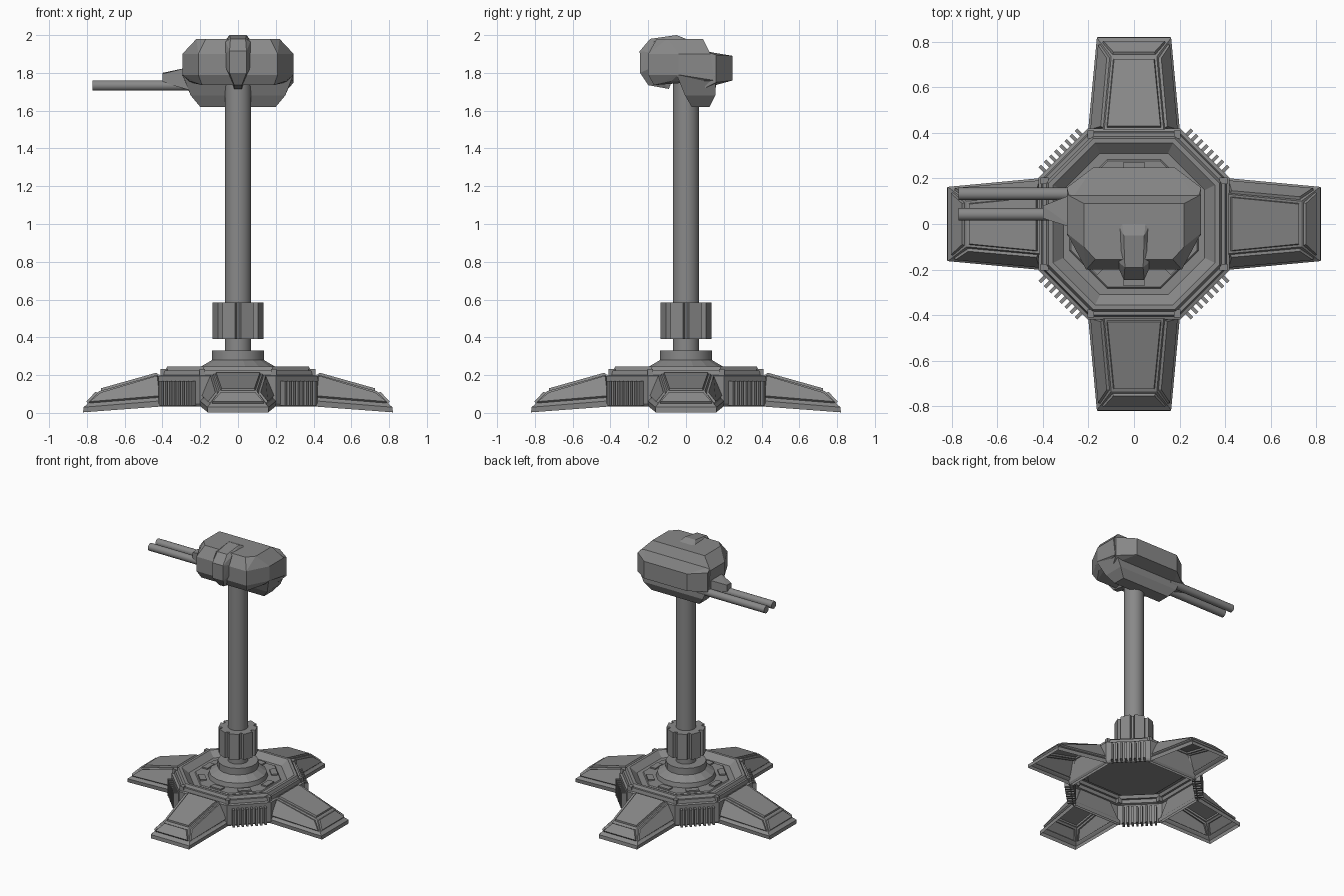
import bpy, bmesh
from math import radians, pi, cos, sin
from mathutils import Matrix, Vector

if "Cube" in bpy.data.objects:
    bpy.data.objects.remove(bpy.data.objects["Cube"])

grey = bpy.data.materials.new("gunmetal grey")
grey.use_nodes = True
colour = (0.25, 0.25, 0.25, 1)
grey.diffuse_color = colour
grey.node_tree.nodes["Principled BSDF"].inputs["Base Color"].default_value = colour


def finish(name, bm):
    mesh = bpy.data.meshes.new(name)
    bm.to_mesh(mesh)
    bm.free()
    mesh.materials.append(grey)
    obj = bpy.data.objects.new(name, mesh)
    bpy.context.collection.objects.link(obj)
    return obj


def loft(bm, rings, cap_end=True, cap_start=False):
    """Skin a list of closed rings, each a list of points."""
    rows = [[bm.verts.new(p) for p in ring] for ring in rings]
    n = len(rows[0])
    for low, high in zip(rows, rows[1:]):
        for i in range(n):
            j = (i + 1) % n
            bm.faces.new((low[i], low[j], high[j], high[i]))
    if cap_end:
        bm.faces.new(rows[-1])
    if cap_start:
        bm.faces.new(rows[0][::-1])


def turned(name, profile, sides):
    bm = bmesh.new()
    angles = [2 * pi * (i + 0.5) / sides for i in range(sides)]
    loft(bm, [[(r * cos(a), r * sin(a), z) for a in angles] for r, z in profile],
         cap_start=True)
    obj = finish(name, bm)
    if sides > 12:
        for poly in obj.data.polygons:
            poly.use_smooth = abs(poly.normal.z) < 0.3
    return obj


def hull(name, points, mirror=False):
    bm = bmesh.new()
    if mirror:
        points = points + [(-x, y, z) for x, y, z in points]
    for p in points:
        bm.verts.new(p)
    out = bmesh.ops.convex_hull(bm, input=bm.verts)
    bmesh.ops.delete(bm, geom=list({v for v in out["geom_interior"]
                     if isinstance(v, bmesh.types.BMVert)}), context="VERTS")
    bmesh.ops.dissolve_limit(bm, angle_limit=radians(2), verts=bm.verts, edges=bm.edges)
    return finish(name, bm)


def ring_of_blocks(name, size, centres, angles):
    bm = bmesh.new()
    for a in angles:
        for c in centres:
            m = Matrix.Rotation(a, 4, "Z") @ Matrix.Translation(c) @ Matrix.Diagonal((*size, 1))
            bmesh.ops.create_cube(bm, size=1, matrix=m)
    return finish(name, bm)


# Octagonal hub: an open shell with a raised rim and sunken deck
def octagon(a, z):
    b = a * 0.48
    return [(a, -b, z), (a, b, z), (b, a, z), (-b, a, z),
            (-a, b, z), (-a, -b, z), (-b, -a, z), (b, -a, z)]


bm = bmesh.new()
loft(bm, [octagon(a, z) for a, z in
          [(0.41, 0.035), (0.42, 0.05), (0.42, 0.195), (0.405, 0.2), (0.4, 0.225),
           (0.385, 0.225), (0.375, 0.245), (0.355, 0.245), (0.31, 0.205)]])
finish("hub_shell", bm)

diagonals = [radians(45 + 90 * i) for i in range(4)]
quarters = [radians(90 * i) for i in range(4)]
eighths = [radians(45 * i) for i in range(8)]
ring_of_blocks("vent_fins", (0.06, 0.015, 0.13),
               [(0.442, -0.112 + 0.032 * i, 0.105) for i in range(8)], diagonals)
ring_of_blocks("hub_corner_caps", (0.035, 0.03, 0.04),
               [(0.392, s * 0.19, 0.212) for s in (-1, 1)], quarters)
ring_of_blocks("deck_blocks", (0.045, 0.09, 0.02), [(0.25, 0, 0.212)], eighths)

# Centre mound, collar, mast and ribbed sleeve
turned("deck_ring", [(0.31, 0.2), (0.3, 0.212), (0.29, 0.212)], 8)
turned("centre_mound", [(0.21, 0.2), (0.2, 0.245), (0.14, 0.28)], 16)
turned("mast_collar", [(0.14, 0.275), (0.14, 0.33)], 16)
turned("mast", [(0.07, 0.3), (0.07, 1.78)], 24)
turned("sleeve_core", [(0.112, 0.39), (0.112, 0.585)], 16)
ring_of_blocks("sleeve_ribs", (0.04, 0.072, 0.195), [(0.11, 0, 0.4875)],
               [a + radians(22.5) for a in eighths])


# Four hollow feet, with a lipped skirt and raised armour panels
def foot_ring(x0, w0, z0, x1, w1, z1):
    return [(x0, -w0, z0), (x1, -w1, z1), (x1, w1, z1), (x0, w0, z0)]


for side, angle in zip(("left", "back", "right", "front"), quarters):
    bm = bmesh.new()
    loft(bm, [foot_ring(0.39, 0.2, 0.035, 0.82, 0.16, 0.003),
              foot_ring(0.393, 0.203, 0.065, 0.818, 0.163, 0.03),
              foot_ring(0.4, 0.19, 0.075, 0.8, 0.15, 0.045),
              foot_ring(0.415, 0.13, 0.205, 0.735, 0.1, 0.115)])
    bm.normal_update()
    panels = [f for f in bm.faces if f.calc_area() > 0.015 and f.normal.x > -0.5]
    bmesh.ops.inset_individual(bm, faces=panels, thickness=0.014, depth=0)
    bmesh.ops.inset_individual(bm, faces=panels, thickness=0.005, depth=0.012)
    bmesh.ops.rotate(bm, verts=bm.verts, matrix=Matrix.Rotation(angle, 3, "Z"))
    finish(side + "_foot", bm)

# Faceted turret head
hull("head_body", [
    (0.17, -0.155, 1.98), (0.22, -0.1, 1.98), (0.22, 0.09, 1.98),
    (0.21, -0.2, 1.9), (0.295, -0.04, 1.9), (0.295, 0.13, 1.9),
    (0.21, -0.2, 1.79), (0.295, -0.04, 1.79), (0.295, 0.15, 1.76),
    (0.19, -0.17, 1.735), (0.25, -0.08, 1.755)], mirror=True)
hull("head_back", [
    (0.28, 0.1, 1.915), (0.295, 0.16, 1.895), (0.18, 0.247, 1.89),
    (0.295, 0.16, 1.75), (0.18, 0.247, 1.76), (0.27, 0.1, 1.72)], mirror=True)
hull("head_underside", [
    (0.293, -0.05, 1.79), (0.293, 0.155, 1.78), (0.25, -0.005, 1.68),
    (0.25, 0.155, 1.68), (0.2, 0.03, 1.62), (0.2, 0.125, 1.62)], mirror=True)
hull("head_crest", [
    (0.05, 0, 1.98), (0.045, -0.05, 2.0), (0.04, -0.19, 1.98), (0.045, -0.245, 1.915),
    (0.045, -0.243, 1.8), (0.02, -0.2, 1.735), (0.02, -0.09, 1.715),
    (0.065, -0.01, 1.975), (0.065, -0.17, 1.965), (0.065, -0.2, 1.91),
    (0.062, -0.2, 1.82)], mirror=True)

# Twin guns on the right side, with a tapered mount
hull("gun_mount", [
    (-0.4, 0.025, 1.75), (-0.4, 0.025, 1.795), (-0.4, 0.08, 1.75), (-0.4, 0.08, 1.8),
    (-0.26, -0.02, 1.71), (-0.26, -0.02, 1.83), (-0.26, 0.135, 1.71), (-0.26, 0.135, 1.83)])
for name, y in (("front_barrel", 0.042), ("back_barrel", 0.132)):
    barrel = turned(name, [(0.028, 0), (0.028, 0.57)], 16)
    barrel.data.transform(Matrix.Translation((-0.2, y, 1.733)) @ Matrix.Rotation(-pi / 2, 4, "Y"))
